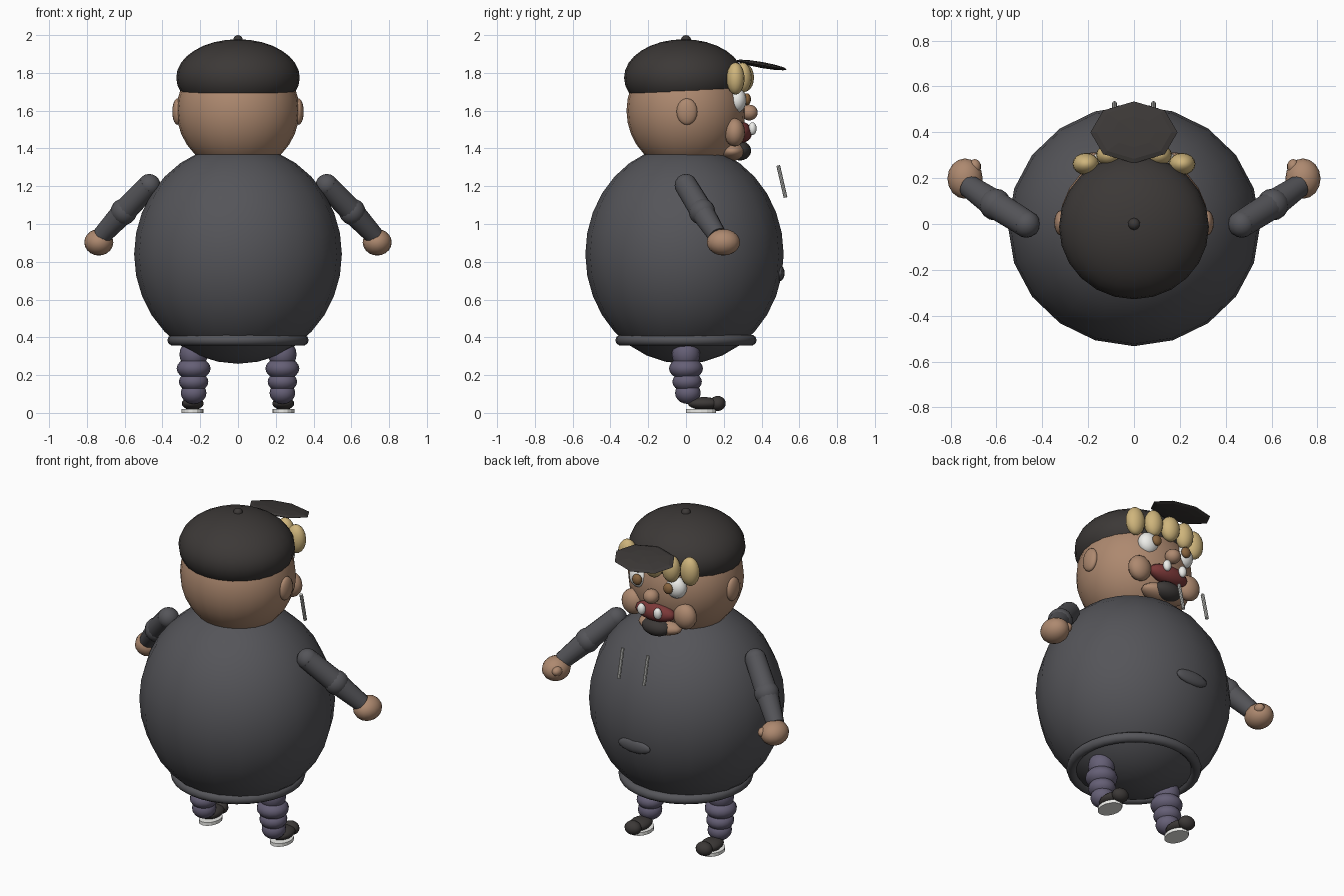
import bpy, math
from mathutils import Vector

if "Cube" in bpy.data.objects:
    bpy.data.objects.remove(bpy.data.objects["Cube"])


def colour(name, r, g, b):
    m = bpy.data.materials.new(name)
    m.diffuse_color = (r, g, b, 1)
    m.use_nodes = True
    m.node_tree.nodes["Principled BSDF"].inputs["Base Color"].default_value = m.diffuse_color
    return m


SKIN = colour("skin", .42, .25, .16)
CLOTH = colour("hoodie_grey", .09, .09, .10)
DARK = colour("dark", .045, .04, .038)
DENIM = colour("denim", .13, .115, .18)
HAIR = colour("blond", .62, .46, .20)
WHITE = colour("white", .85, .85, .82)
RED = colour("red", .20, .04, .04)
BROWN = colour("brown", .25, .13, .05)
CORD = colour("cord", .5, .5, .48)


def finish(name, mat, smooth=True):
    ob = bpy.context.object
    ob.name = name
    ob.data.materials.append(mat)
    if smooth:
        bpy.ops.object.shade_smooth()
    return ob


def ball(name, loc, radii, mat, segs=16, rings=10, rot=(0, 0, 0), smooth=True):
    bpy.ops.mesh.primitive_uv_sphere_add(segments=segs, ring_count=rings, location=loc, rotation=rot)
    bpy.context.object.scale = radii
    return finish(name, mat, smooth)


def limb(name, a, b, r1, r2, mat, segs=14):
    a, b = Vector(a), Vector(b)
    d = b - a
    bpy.ops.mesh.primitive_cone_add(vertices=segs, radius1=r1, radius2=r2, depth=d.length,
                                    location=(a + b) / 2,
                                    rotation=d.to_track_quat('Z', 'Y').to_euler())
    ob = finish(name, mat, False)
    bpy.ops.object.shade_smooth_by_angle(angle=math.radians(40))
    return ob


# Torso and hem
ball("hoodie_body", (0, -.008, .84), (.55, .525, .58), CLOTH, 20, 16)
bpy.ops.mesh.primitive_torus_add(major_segments=32, minor_segments=10, major_radius=.345,
                                 minor_radius=.029, location=(0, 0, .385))
finish("hoodie_hem", CLOTH)
ball("pocket", (0, .497, .74), (.11, .025, .042), CLOTH, 10, 8)

# Head and cap
ball("head", (0, 0, 1.6), (.325, .315, .325), SKIN, 24, 16)
ball("cap_dome", (0, -.012, 1.775), (.327, .316, .203), DARK, 24, 16)
ball("cap_button", (0, 0, 1.973), (.027, .027, .027), DARK, 10, 8)
ball("cap_brim", (0, .40, 1.842), (.19, .137, .016), DARK, 8, 6, (math.radians(-10), 0, 0), False)

# Face, centre parts
ball("nose", (0, .335, 1.59), (.045, .045, .042), SKIN)
ball("mouth", (0, .295, 1.485), (.13, .055, .055), RED)
ball("beard", (0, .285, 1.388), (.09, .06, .052), DARK)
ball("chin", (0, .245, 1.385), (.14, .075, .05), SKIN)
ball("fringe_middle", (0, .31, 1.775), (.058, .05, .075), HAIR)

for s, side in ((-1, "left"), (1, "right")):
    # Face and hair
    ball("ear_" + side, (s * .32, .005, 1.595), (.028, .055, .07), SKIN)
    ball("eye_" + side, (s * .125, .27, 1.655), (.062, .05, .065), WHITE)
    ball("pupil_" + side, (s * .105, .322, 1.66), (.03, .022, .032), BROWN, 12, 8)
    ball("cheek_" + side, (s * .175, .258, 1.485), (.07, .055, .075), SKIN)
    ball("tooth_" + side, (s * .055, .352, 1.505), (.025, .022, .034), WHITE, 12, 8)
    ball("fringe_outer_" + side, (s * .21, .262, 1.77), (.058, .048, .085), HAIR)
    ball("fringe_inner_" + side, (s * .11, .30, 1.775), (.055, .048, .08), HAIR)
    # Drawstring
    limb("drawstring_" + side, (s * .085, .527, 1.14), (s * .085, .488, 1.31), .01, .01, CORD, 8)

    # Arm
    shoulder, elbow, wrist = (s * .47, .0, 1.205), (s * .605, .085, 1.065), (s * .72, .165, .94)
    ball("shoulder_" + side, shoulder, (.06, .06, .06), CLOTH)
    limb("upper_arm_" + side, shoulder, elbow, .06, .063, CLOTH)
    ball("elbow_" + side, elbow, (.07, .07, .07), CLOTH)
    limb("forearm_" + side, elbow, wrist, .063, .05, CLOTH)
    ball("hand_" + side, (s * .737, .198, .903), (.077, .088, .07), SKIN)
    ball("thumb_" + side, (s * .695, .25, .915), (.028, .034, .028), SKIN, 10, 8)

    # Trouser leg built from stacked folds
    for i, (y, z, r, h) in enumerate(((0, .31, .075, .08), (0, .235, .09, .06),
                                      (.006, .165, .078, .055), (.01, .105, .068, .058))):
        ball(f"trouser_fold_{i}_{side}", (s * .235, y, z), (r, r, h), DENIM)
    # Shoe
    ball("shoe_" + side, (s * .24, .095, .05), (.058, .085, .034), DARK)
    ball("shoe_toe_" + side, (s * .24, .168, .05), (.05, .042, .04), DARK)
    bpy.ops.mesh.primitive_cylinder_add(vertices=16, location=(s * .24, .08, .01))
    bpy.context.object.scale = (.058, .08, .01)
    finish("shoe_sole_" + side, WHITE, False)
